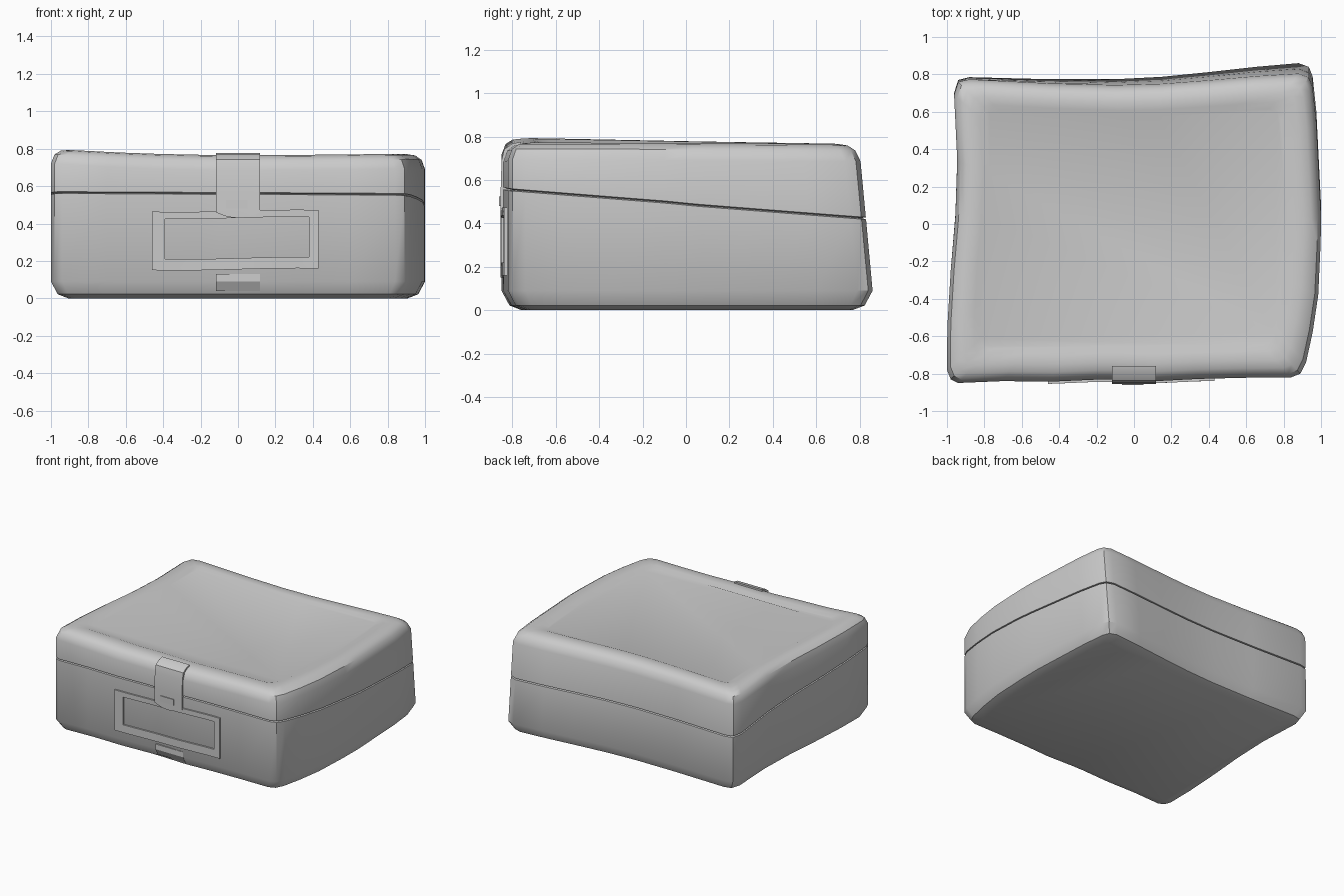
import bpy, bmesh, math

if "Cube" in bpy.data.objects:
    bpy.data.objects.remove(bpy.data.objects["Cube"])

# Wobbly plan outline, counter-clockwise from front left
FRONT = [(-0.94, -0.85), (-0.7, -0.84), (-0.45, -0.843), (-0.2, -0.832), (-0.1, -0.832),
         (0.12, -0.84), (0.35, -0.828), (0.6, -0.822), (0.84, -0.82)]
OUTLINE = FRONT + [(0.89, -0.8), (0.92, -0.74), (0.955, -0.58), (0.985, -0.38), (0.998, -0.1), (1.0, 0.1),
                   (0.985, 0.4), (0.975, 0.6), (0.955, 0.79), (0.935, 0.84), (0.88, 0.86),
                   (0.65, 0.84), (0.4, 0.812), (0.15, 0.787), (-0.1, 0.774), (-0.45, 0.774),
                   (-0.88, 0.785), (-0.94, 0.77), (-0.962, 0.7), (-0.945, 0.35), (-0.955, 0.05),
                   (-0.98, -0.25), (-0.998, -0.55), (-1.0, -0.78), (-0.98, -0.83)]


def front_y(x):
    for (x0, y0), (x1, y1) in zip(FRONT, FRONT[1:]):
        if x <= x1:
            return y0 + (y1 - y0) * (x - x0) / (x1 - x0)
    return FRONT[-1][1]


def seam(x, y):
    return 0.495 - 0.079 * y - 0.004 * x


def top(x, y):
    lift = 0.035 if x < 0 else 0.01
    return 0.766 + lift * x * x * max(0, 0.5 - y / 1.6)


def finish(name, bm, angle=35):
    bmesh.ops.recalc_face_normals(bm, faces=bm.faces)
    me = bpy.data.meshes.new(name)
    bm.to_mesh(me)
    bm.free()
    ob = bpy.data.objects.new(name, me)
    bpy.context.collection.objects.link(ob)
    bpy.ops.object.select_all(action='DESELECT')
    ob.select_set(True)
    bpy.context.view_layer.objects.active = ob
    bpy.ops.object.shade_smooth_by_angle(angle=math.radians(angle))
    return ob


def bridge(bm, a, b):
    n = len(a)
    for i in range(n):
        bm.faces.new((a[i], a[(i + 1) % n], b[(i + 1) % n], b[i]))


# Loft stacked outline rings given as (inset, height function)
def loft(name, rings, cap):
    bm = bmesh.new()
    loops = []
    for inset, zf in rings:
        loop = []
        for x, y in OUTLINE:
            px, py = x * (1 - inset / 0.97), y * (1 - inset / 0.82)
            z = zf(px, py)
            if y > 0:
                py -= 0.1 * max(0, z - 0.1) * (0.15 + 0.85 * (x + 1) / 2)
            loop.append(bm.verts.new((px, py, z)))
        loops.append(loop)
    for a, b in zip(loops, loops[1:]):
        bridge(bm, a, b)
    bm.faces.new(loops[cap])
    return finish(name, bm)


# Base and lid, meeting in a thin groove
loft("case_base", [(0.09, lambda x, y: 0.0), (0.035, lambda x, y: 0.022), (0.0, lambda x, y: 0.09),
                   (0.0, lambda x, y: seam(x, y) - 0.005), (0.018, seam)], 0)
loft("case_lid", [(0.018, seam), (0.0, lambda x, y: seam(x, y) + 0.005),
                  (0.0, lambda x, y: top(x, y) - 0.08), (0.018, lambda x, y: top(x, y) - 0.03),
                  (0.05, lambda x, y: top(x, y) - 0.007), (0.09, top), (0.14, top),
                  (0.175, lambda x, y: top(x, y) - 0.013)], -1)

# Label frame that follows the front face
bm = bmesh.new()


def rect(x0, x1, z0, z1, out, n=8):
    pts = [(x0 + (x1 - x0) * i / n, z0) for i in range(n + 1)]
    pts += [(x1 - (x1 - x0) * i / n, z1) for i in range(n + 1)]
    return [bm.verts.new((x, front_y(x) - out, z + 0.006 * math.sin(5 * x))) for x, z in pts]


outer, inner = (-0.46, 0.43, 0.155, 0.468), (-0.39, 0.38, 0.215, 0.43)
loops = [rect(*outer, -0.01), rect(*outer, 0.012), rect(*inner, 0.012), rect(*inner, -0.01)]
for a, b in zip(loops, loops[1:]):
    bridge(bm, a, b)
finish("label_frame", bm, 25)


# Strip with a (y, z) side profile, swept across x; the lower tip is rounded
def strip(name, profile, half, thick_profile, sag=0.0):
    bm = bmesh.new()
    n = 8
    rows = []
    for i in range(n + 1):
        u = -1 + 2 * i / n
        row = []
        for k, (y, z) in enumerate(profile + thick_profile):
            tip = k in (0, len(profile) + len(thick_profile) - 1)
            row.append(bm.verts.new((half * u, y, z + (sag * u * u if tip else 0))))
        rows.append(row)
    for a, b in zip(rows, rows[1:]):
        bridge(bm, a, b)
    bm.faces.new(rows[0])
    bm.faces.new(rows[-1])
    return finish(name, bm, 30)


# Latch strap wrapping over the lid edge
strip("latch", [(-0.856, 0.43), (-0.854, 0.56), (-0.85, 0.69), (-0.838, 0.742), (-0.80, 0.768), (-0.76, 0.776)],
      0.118, [(-0.76, 0.755), (-0.79, 0.745), (-0.81, 0.73), (-0.825, 0.69), (-0.825, 0.56), (-0.83, 0.43)], 0.03)

# Small raised catch on the latch and foot tab below the frame
catch = strip("latch_catch", [(-0.861, 0.48), (-0.861, 0.525)], 0.057, [(-0.85, 0.525), (-0.85, 0.48)])
catch.location.x = -0.007
strip("front_tab", [(-0.843, 0.09), (-0.842, 0.13)], 0.118,
      [(-0.81, 0.13), (-0.80, 0.04), (-0.815, 0.04)])
